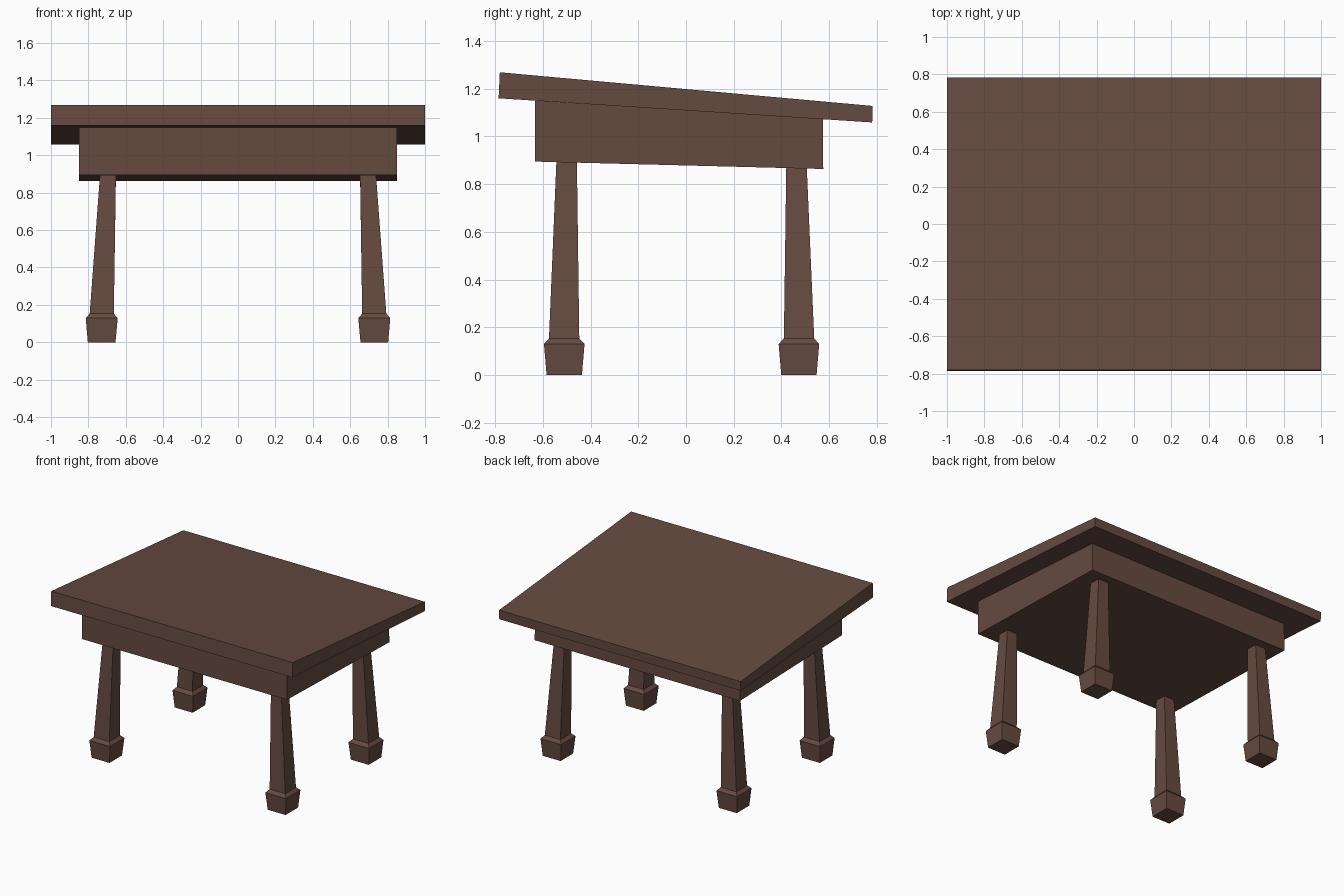
import bpy, bmesh

if "Cube" in bpy.data.objects:
    bpy.data.objects.remove(bpy.data.objects["Cube"])

wood = bpy.data.materials.new("dark_wood")
wood.diffuse_color = (0.13, 0.07, 0.053, 1)
wood.use_nodes = True
wood.node_tree.nodes["Principled BSDF"].inputs["Base Color"].default_value = wood.diffuse_color


def finish(name, bm):
    bmesh.ops.recalc_face_normals(bm, faces=bm.faces[:])
    mesh = bpy.data.meshes.new(name)
    bm.to_mesh(mesh)
    bm.free()
    mesh.materials.append(wood)
    obj = bpy.data.objects.new(name, mesh)
    bpy.context.collection.objects.link(obj)
    return obj


def slab(name, half_width, profile):
    """Extrude a (y, z) side profile across x."""
    bm = bmesh.new()
    face = bm.faces.new([bm.verts.new((-half_width, y, z)) for y, z in profile])
    ext = bmesh.ops.extrude_face_region(bm, geom=[face])
    verts = [g for g in ext["geom"] if isinstance(g, bmesh.types.BMVert)]
    bmesh.ops.translate(bm, verts=verts, vec=(2 * half_width, 0, 0))
    return finish(name, bm)


def leg(name, sx, sy, shift_y, top):
    """Square leg lofted through sections: inner x, outer x, inner y, outer y, z."""
    sections = [(0.655, 0.803, 0.436, 0.584, 0), (0.643, 0.814, 0.425, 0.595, 0.13),
                (0.664, 0.793, 0.447, 0.574, 0.153), (0.653, 0.738, 0.457, 0.543, top)]
    bm = bmesh.new()
    rings = []
    for x0, x1, y0, y1, z in sections:
        rings.append([bm.verts.new((sx * x, sy * y + shift_y, z))
                      for x, y in ((x0, y0), (x1, y0), (x1, y1), (x0, y1))])
    for a, b in zip(rings, rings[1:]):
        for i in range(4):
            j = (i + 1) % 4
            bm.faces.new((a[i], a[j], b[j], b[i]))
    bm.faces.new(rings[0])
    bm.faces.new(rings[-1])
    return finish(name, bm)


# Sloping tabletop, thicker at the front
slab("tabletop", 1.0, [(-0.785, 1.159), (0.78, 1.058), (0.782, 1.127), (-0.78, 1.268)])

# Solid apron box under the top
slab("apron", 0.85, [(-0.633, 0.894), (0.575, 0.863), (0.573, 1.072), (-0.633, 1.149)])

# Four tapered legs with block feet
for side, sx in (("left", -1), ("right", 1)):
    leg(f"front_{side}_leg", sx, -1, 0, 0.893)
    leg(f"back_{side}_leg", sx, 1, -0.037, 0.869)
